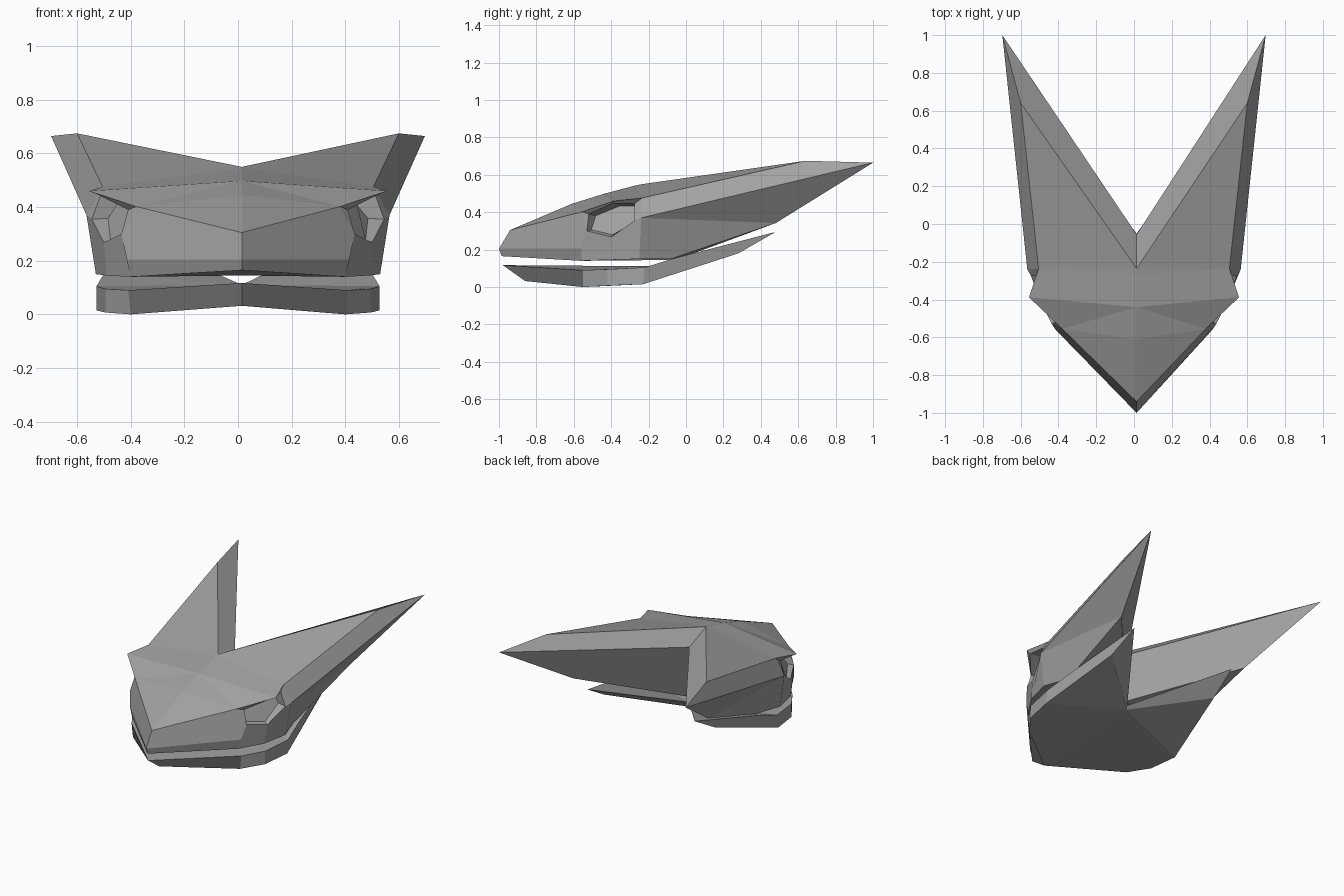
import bpy, bmesh

if "Cube" in bpy.data.objects:
    bpy.data.objects.remove(bpy.data.objects["Cube"])

CENTRE = 0.014   # the central crease sits slightly off axis
grey = bpy.data.materials.new("dark_grey")
grey.diffuse_color = (.36, .36, .36, 1)
grey.use_nodes = True
grey.node_tree.nodes["Principled BSDF"].inputs["Base Color"].default_value = grey.diffuse_color


def symmetric_part(name, pts, faces, socket=None):
    """Build a half shell from named points, mirror it and weld the crease."""
    bm = bmesh.new()
    sockets = []
    for side in (1, -1):
        v = {k: bm.verts.new((CENTRE if x == 0 else side * x, y, z))
             for k, (x, y, z) in pts.items()}
        for f in faces:
            bm.faces.new([v[k] for k in f.split()])
        if socket:
            sockets.append(bm.faces.new([v[k] for k in socket.split()]))
    bmesh.ops.remove_doubles(bm, verts=bm.verts, dist=1e-4)
    bmesh.ops.recalc_face_normals(bm, faces=bm.faces)
    # sunken eye sockets: narrow rim, then a plate tilted to face upwards
    for s in sockets:
        s.normal_update()
        inward = -s.normal
        bmesh.ops.inset_individual(bm, faces=[s], thickness=0.012)
        low = min(p.co.z for p in s.verts)
        for p in s.verts:
            p.co += inward * (0.025 + 0.45 * (p.co.z - low))
    me = bpy.data.meshes.new(name)
    bm.to_mesh(me)
    bm.free()
    me.materials.append(grey)
    ob = bpy.data.objects.new(name, me)
    bpy.context.collection.objects.link(ob)
    return ob


# upper head with swept-back horns
head = dict(
    n0=(0, -.94, .305), n1=(0, -1, .205), n2=(0, -.985, .165),
    c1=(0, -.61, .445), c2=(0, -.44, .498), c3=(0, -.27, .543),
    c4=(0, -.235, .55), k=(0, -.055, .48), kb=(0, -.055, .145),
    e1=(.435, -.53, .30), e2=(.38, -.555, .402), b=(.556, -.388, .46),
    ei=(.41, -.52, .39), bi=(.525, -.395, .448),
    e4=(.512, -.275, .445), e5=(.545, -.275, .355), e6=(.50, -.40, .268),
    t=(.505, -.235, .476), m=(.565, -.24, .37), h=(.60, .64, .675),
    p=(.697, 1.0, .665), hb=(.505, .48, .342),
    l1=(.40, -.56, .14), lm=(.415, -.56, .205), l2=(.49, -.42, .145),
    l3=(.53, -.25, .15), l4=(.47, -.08, .15))
symmetric_part("upper_head", head, [
    "n0 e2 c1", "c1 e2 c2", "c2 e2 b", "c2 b t c3", "c3 t c4",     # snout top, brow
    "c4 t h", "c4 h p k", "t m p h", "m hb p", "m l3 l4 hb", "k p hb kb",  # horn
    "hb l4 kb", "n2 kb l4 l3 l2 l1",                               # underside
    "n0 n1 lm e1 e2", "n1 n2 l1 lm", "lm l1 l2 e6 e1",             # cheek
    "e6 l2 l3 m e5", "e1 ei e2", "e2 ei bi b", "b bi e4 t", "e4 e5 m t"],
    socket="e1 e6 e5 e4 bi ei")

# lower jaw
jaw = dict(
    f0=(0, -.98, .117), f1=(0, -.86, .032), g0=(0, -.05, .11), g1=(0, -.05, .08),
    a=(.41, -.55, .09), a2=(.40, -.55, 0), b=(.495, -.42, .095), b2=(.495, -.42, .007),
    c=(.528, -.22, .105), c2=(.528, -.23, .015), e=(.50, -.07, .152),
    t=(.40, .48, .295), u=(.42, .28, .18))
symmetric_part("lower_jaw", jaw, [
    "f0 a b c g0", "c e g0", "e t g0", "f0 f1 a2 a", "a a2 b2 b", "b b2 c2 c",
    "c c2 u t e", "f1 g1 c2 b2 a2", "c2 g1 u", "g0 t u g1"])
